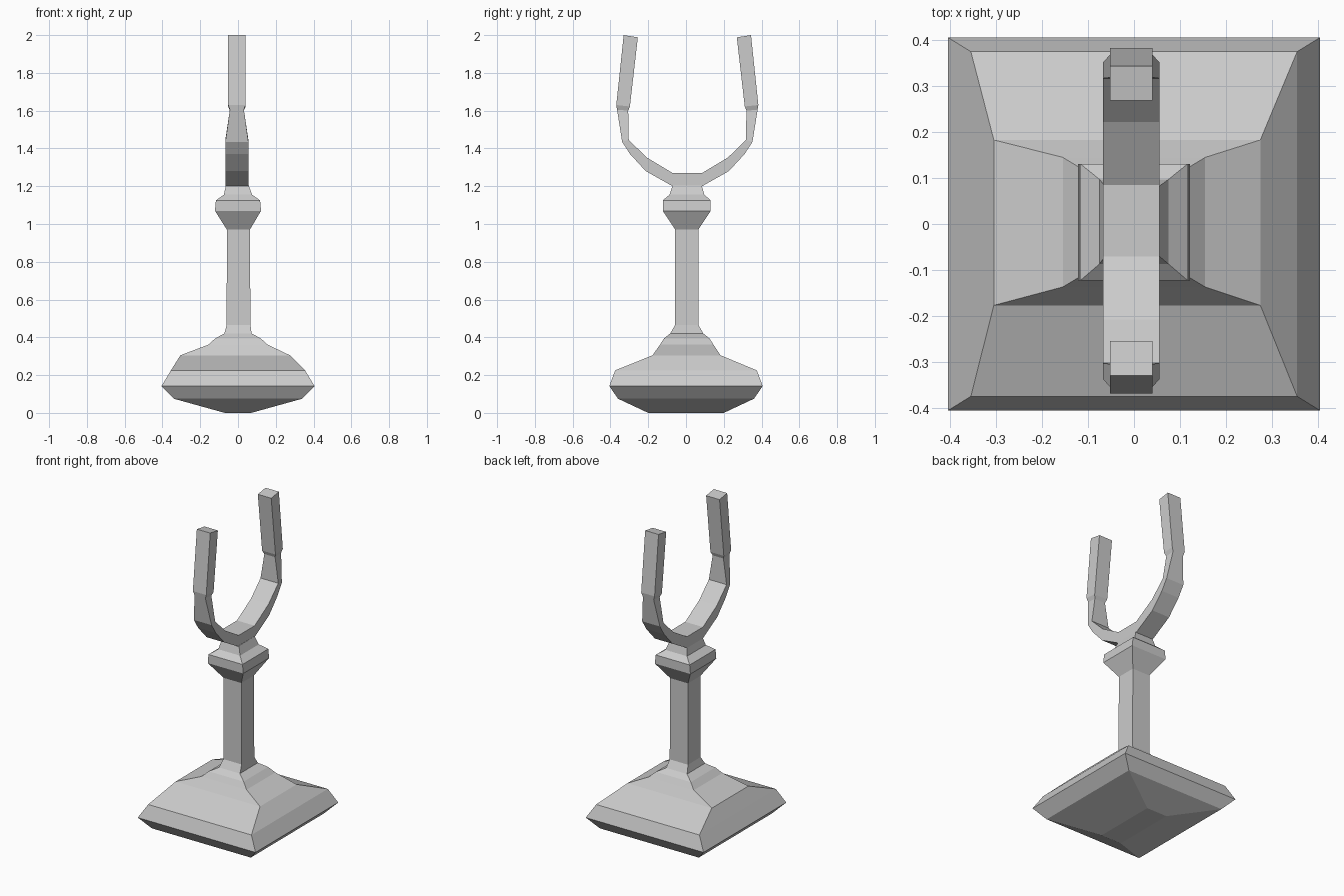
import bpy, bmesh


def loft(name, rings):
    """Skin a chain of four-cornered rings and cap both ends."""
    bm = bmesh.new()
    loops = [[bm.verts.new(p) for p in ring] for ring in rings]
    for a, b in zip(loops, loops[1:]):
        for i in range(4):
            j = (i + 1) % 4
            bm.faces.new((a[i], a[j], b[j], b[i]))
    bm.faces.new(loops[0])
    bm.faces.new(loops[-1])
    bmesh.ops.recalc_face_normals(bm, faces=bm.faces)
    mesh = bpy.data.meshes.new(name)
    bm.to_mesh(mesh)
    bm.free()
    obj = bpy.data.objects.new(name, mesh)
    bpy.context.collection.objects.link(obj)
    return obj


def level_rings(sections):
    """Horizontal rectangles from (z, centre x, centre y, half x, half y)."""
    return [[(cx + sx * hx, cy + sy * hy, z)
             for sx, sy in ((-1, -1), (1, -1), (1, 1), (-1, 1))]
            for z, cx, cy, hx, hy in sections]


# Spreading foot, flaring up from a small sole and stepping in to the post
foot = [
    (0.00, 0, 0, 0.07, 0.20),
    (0.075, 0, 0, 0.34, 0.36),
    (0.142, 0, 0, 0.405, 0.406),
    (0.225, 0, 0, 0.355, 0.375),
    (0.305, -0.015, 0.003, 0.29, 0.18),
    (0.362, 0, 0.004, 0.155, 0.141),
    (0.395, 0, 0.004, 0.12, 0.12),
    (0.42, 0, 0.004, 0.072, 0.088),
]
# Square post with a flared collar under the fork
post = [
    (0.465, 0.003, 0.004, 0.063, 0.062),
    (0.97, 0.002, 0.004, 0.061, 0.061),
    (1.07, 0, 0.004, 0.122, 0.127),
    (1.125, 0, 0.004, 0.117, 0.127),
    (1.155, 0, 0.005, 0.075, 0.092),
    (1.205, -0.004, 0.006, 0.06, 0.077),
]
loft("pedestal", level_rings(foot + post))

# Fork arm: outer y, outer z, inner y, inner z, half width
arm = [
    (0.078, 1.20, 0.078, 1.27, 0.061),
    (0.22, 1.28, 0.215, 1.352, 0.061),
    (0.303, 1.37, 0.262, 1.398, 0.061),
    (0.345, 1.435, 0.31, 1.445, 0.061),
    (0.372, 1.605, 0.313, 1.60, 0.037),
    (0.376, 1.63, 0.304, 1.622, 0.046),
    (0.337, 2.00, 0.262, 1.988, 0.046),
]


def arm_ring(side, oy, oz, iy, iz, w):
    cx, cy = -0.006, 0.007
    return [(cx - w, cy + side * oy, oz), (cx + w, cy + side * oy, oz),
            (cx + w, cy + side * iy, iz), (cx - w, cy + side * iy, iz)]


# Both arms run as one continuous U
loft("fork", [arm_ring(-1, *s) for s in reversed(arm)]
     + [arm_ring(1, *s) for s in arm])
